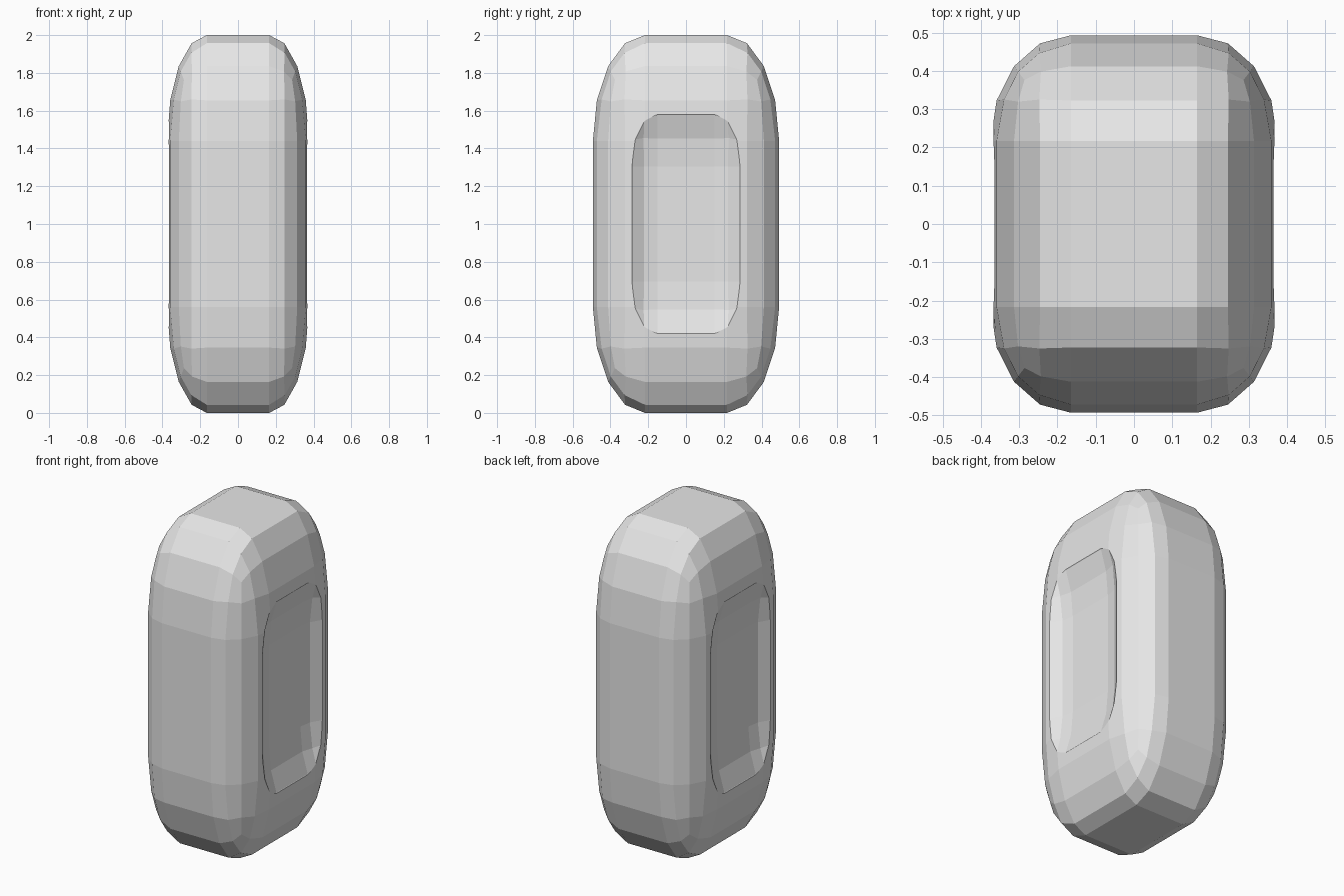
import bpy

old = bpy.data.objects.get("Cube")
if old:
    bpy.data.objects.remove(old, do_unlink=True)

BODY = (0.375, 0.493, 1.0)   # half sizes of the body
ROUND = 0.56                 # corner rounding as a share of the half size


def rounded_box(name, half, centre):
    """Faceted box whose rounding stretches with its proportions."""
    bpy.ops.mesh.primitive_cube_add(size=2, location=centre)
    box = bpy.context.object
    box.name = name
    bevel = box.modifiers.new("rounding", 'BEVEL')
    bevel.width = ROUND
    bevel.segments = 4
    bevel.limit_method = 'NONE'
    bpy.ops.object.modifier_apply(modifier=bevel.name)
    box.scale = half
    bpy.ops.object.transform_apply(location=False, rotation=False, scale=True)
    return box


# Plain grey surface
grey = bpy.data.materials.new("light_grey")
grey.use_nodes = True
colour = (0.8, 0.8, 0.8, 1)
grey.diffuse_color = colour
grey.node_tree.nodes["Principled BSDF"].inputs["Base Color"].default_value = colour

# Main body
body = rounded_box("body", BODY, (0, 0, 1))

# Shallow dished recess in each side
for side in (-1, 1):
    half = (BODY[0] * 0.8, BODY[1] * 0.69, BODY[2] * 0.69)
    cutter = rounded_box("recess_cutter", half, (side * 0.613, 0, 1))
    cut = body.modifiers.new("recess", 'BOOLEAN')
    cut.operation = 'DIFFERENCE'
    cut.solver = 'EXACT'
    cut.object = cutter
    bpy.context.view_layer.objects.active = body
    bpy.ops.object.modifier_apply(modifier=cut.name)
    bpy.data.objects.remove(cutter, do_unlink=True)

body.data.materials.clear()
body.data.materials.append(grey)
for face in body.data.polygons:
    face.use_smooth = False
    face.material_index = 0
